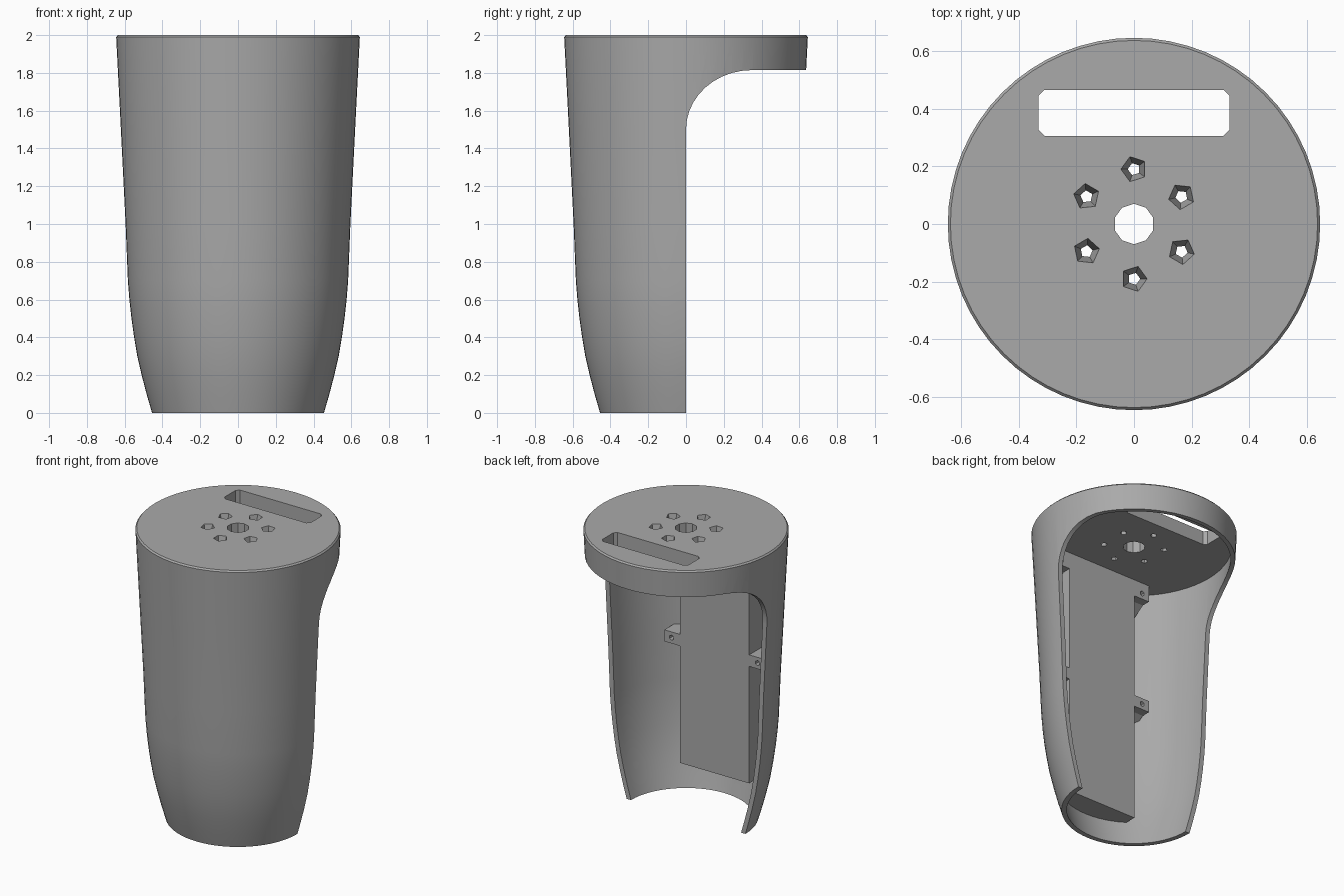
import bpy, bmesh, math
from mathutils import Matrix, Vector

if "Cube" in bpy.data.objects:
    bpy.data.objects.remove(bpy.data.objects["Cube"])

grey = bpy.data.materials.new("plain grey")
grey.use_nodes = True
COLOUR = (0.4, 0.4, 0.4, 1)
grey.diffuse_color = COLOUR
grey.node_tree.nodes["Principled BSDF"].inputs["Base Color"].default_value = COLOUR


def finish(bm, name):
    bmesh.ops.recalc_face_normals(bm, faces=bm.faces)
    mesh = bpy.data.meshes.new(name)
    bm.to_mesh(mesh)
    bm.free()
    mesh.materials.append(grey)
    obj = bpy.data.objects.new(name, mesh)
    bpy.context.collection.objects.link(obj)
    return obj


def lathe(name, profile, steps=64):
    bm = bmesh.new()
    verts = [bm.verts.new((r, 0, z)) for r, z in profile]
    edges = [bm.edges.new(pair) for pair in zip(verts, verts[1:])]
    bmesh.ops.spin(bm, geom=verts + edges, cent=(0, 0, 0), axis=(0, 0, 1),
                   angle=math.tau, steps=steps)
    bmesh.ops.remove_doubles(bm, verts=bm.verts, dist=1e-4)
    return finish(bm, name)


def prism(name, points, direction):
    """Extrude a flat polygon along a direction."""
    bm = bmesh.new()
    face = bm.faces.new([bm.verts.new(p) for p in points])
    out = bmesh.ops.extrude_face_region(bm, geom=[face], use_keep_orig=True)
    moved = [g for g in out["geom"] if isinstance(g, bmesh.types.BMVert)]
    bmesh.ops.translate(bm, verts=moved, vec=Vector(direction))
    return finish(bm, name)


def cone(name, sides, r_low, r_high, depth, matrix):
    bm = bmesh.new()
    bmesh.ops.create_cone(bm, cap_ends=True, segments=sides, radius1=r_low,
                          radius2=r_high, depth=depth, matrix=matrix)
    return finish(bm, name)


def boolean(obj, tool, operation="DIFFERENCE"):
    tool.hide_render = True
    mod = obj.modifiers.new("cut", "BOOLEAN")
    mod.operation, mod.object, mod.solver = operation, tool, "EXACT"
    bpy.context.view_layer.objects.active = obj
    bpy.ops.object.modifier_apply(modifier=mod.name)
    bpy.data.objects.remove(tool)


# Housing: tapered cup, open below, closed by a top plate
WALL, PLATE, TOP = 0.033, 1.905, 2.0
side = [(0.645, 1.99), (0.62, 1.5), (0.595, 1.0), (0.583, 0.7), (0.575, 0.6),
        (0.564, 0.5), (0.55, 0.4), (0.533, 0.3), (0.51, 0.2), (0.484, 0.1), (0.455, 0)]
inner = [(r - WALL, min(z, PLATE)) for r, z in reversed(side)]
housing = lathe("housing", [(0, TOP), (0.636, TOP)] + side + inner + [(0, PLATE)])

# Open back with a rounded upper corner
arc = [math.radians(a) for a in range(0, 91, 9)]
opening = [(-1, 0.35 - 0.35 * math.cos(a), 1.5 + 0.315 * math.sin(a)) for a in arc]
opening += [(-1, 1, 1.815), (-1, 1, -0.1), (-1, 0, -0.1)]
boolean(housing, prism("opening_cutter", opening, (2, 0, 0)))

# Slot with clipped corners
slot = []
for sx, sy in ((1, 1), (-1, 1), (-1, -1), (1, -1)):
    pair = [(sx * 0.33, 0.385 + sy * 0.06, 1.7), (sx * 0.31, 0.385 + sy * 0.08, 1.7)]
    slot += pair if sx * sy > 0 else pair[::-1]
boolean(housing, prism("slot_cutter", slot, (0, 0, 0.5)))

# Centre hole and ring of countersunk screw holes
boolean(housing, cone("centre_cutter", 10, 0.07, 0.07, 0.4, Matrix.Translation((0, 0, TOP))))
for k in range(6):
    a = math.radians(30 + 60 * k)
    spot = Matrix.Translation((0.19 * math.cos(a), 0.19 * math.sin(a), 1.95))
    boolean(housing, cone("screw_cutter", 5, 0.018, 0.048, 0.12,
                          spot @ Matrix.Rotation(a, 4, "Z")))

# Solid used to trim inner parts inside the wall
FACE = -0.313


def trim(obj):
    core = [(r - WALL / 2, z) for r, z in side]
    boolean(obj, lathe("core", [(0, 1.99)] + core + [(0, 0)]), "INTERSECT")


# Mounting block
outline = [(-0.265, FACE, 0.18), (0.265, FACE, 0.18),
           (0.265, FACE, 1.92), (-0.265, FACE, 1.92)]
block = prism("mounting_block", outline, (0, -0.4, 0))
trim(block)

# Drilled ears on both sides of the block, with sloping undersides
parts = [housing, block]
for s, label in ((1, "left"), (-1, "right")):
    for z, top, level in ((1.83, 1.92, "upper"), (1.03, 1.07, "lower")):
        wedge = [(s * 0.25, FACE, top), (s * 0.25, FACE, z - 0.04),
                 (s * 0.25, FACE - 0.06, z - 0.04), (s * 0.25, FACE - 0.3, z - 0.2),
                 (s * 0.25, FACE - 0.3, top)]
        ear = prism(f"{level}_{label}_ear", wedge, (s * 0.135, 0, 0))
        drill = Matrix.Translation((s * 0.33, FACE, z)) @ Matrix.Rotation(math.pi / 2, 4, "X")
        boolean(ear, cone("drill", 6, 0.018, 0.018, 0.12, drill))
        trim(ear)
        parts.append(ear)

# Smooth the curved walls and keep the edges crisp
for obj in parts:
    bpy.ops.object.select_all(action="DESELECT")
    obj.select_set(True)
    bpy.context.view_layer.objects.active = obj
    bpy.ops.object.shade_smooth_by_angle(angle=math.radians(30))
